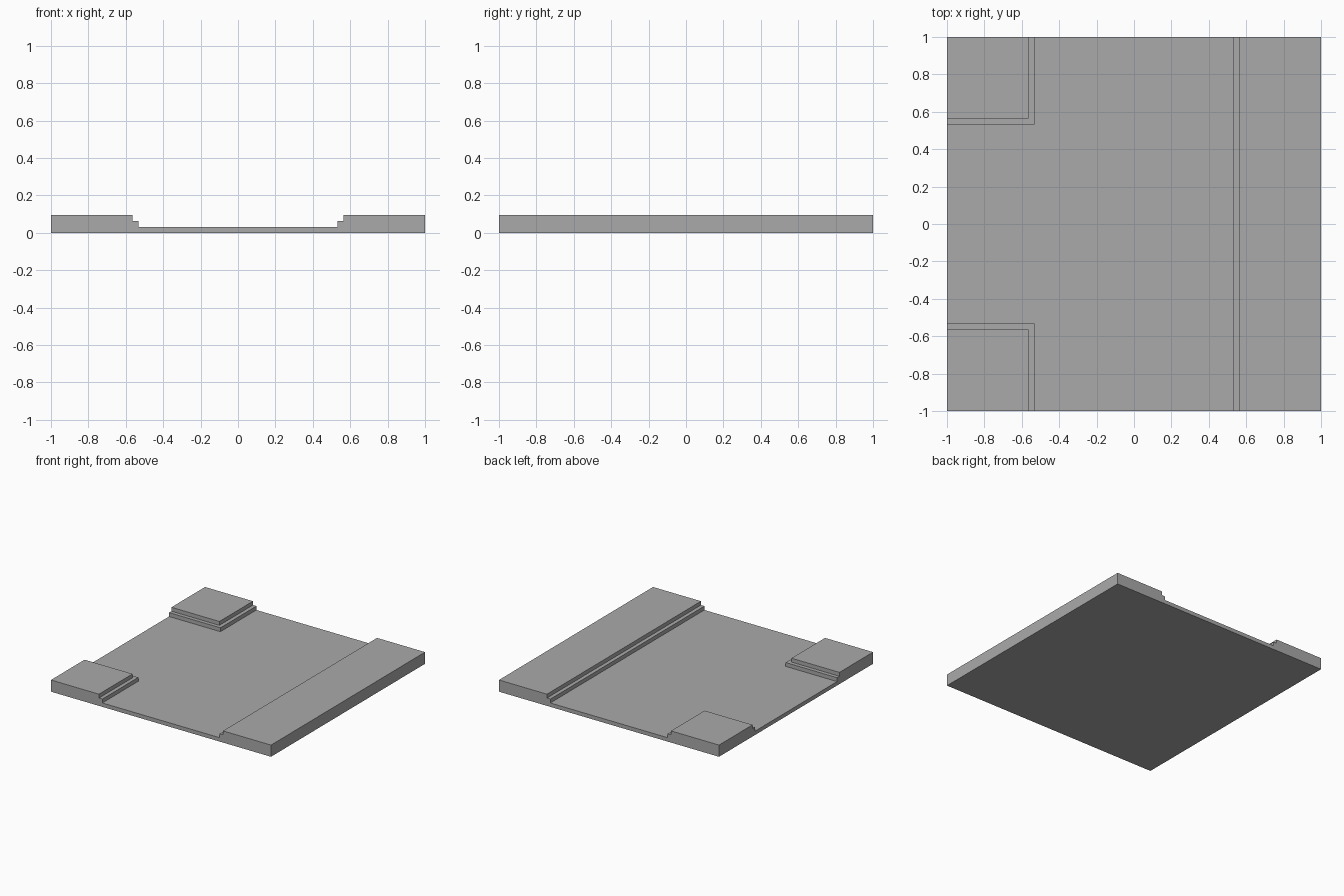
import bpy, bmesh
from mathutils import Vector

cube = bpy.data.objects.get("Cube")
if cube:
    bpy.data.objects.remove(cube, do_unlink=True)

STEP = 0.032            # height of each layer
OUTER, INNER = 0.533, 0.564   # kerb edge of the lower and upper layer

grey = bpy.data.materials.new("stone_grey")
grey.use_nodes = True
colour = (0.4, 0.4, 0.4, 1)
grey.diffuse_color = colour
grey.node_tree.nodes["Principled BSDF"].inputs["Base Color"].default_value = colour

bm = bmesh.new()

# Road slab
bmesh.ops.create_cube(bm, size=1)
bmesh.ops.scale(bm, vec=(2, 2, STEP), verts=bm.verts)
bmesh.ops.translate(bm, vec=(0, 0, STEP / 2), verts=bm.verts)


def cut(axis, pos):
    """Slice the mesh across one axis."""
    normal = Vector((0, 0, 0))
    normal[axis] = 1
    bmesh.ops.bisect_plane(bm, geom=bm.verts[:] + bm.edges[:] + bm.faces[:],
                           plane_co=normal * pos, plane_no=normal)


def raise_pavement(edge, base):
    """Lift the left strip and the two right corners by one step."""
    for axis in (0, 1):
        for side in (-1, 1):
            cut(axis, side * edge)
    bm.normal_update()
    picked = []
    for f in bm.faces:
        c = f.calc_center_median()
        corner = c.x < -edge and abs(c.y) > edge
        if f.normal.z > 0.5 and abs(c.z - base) < 0.001 and (c.x > edge or corner):
            picked.append(f)
    new = bmesh.ops.extrude_face_region(bm, geom=picked)["geom"]
    bmesh.ops.delete(bm, geom=picked, context='FACES')
    bmesh.ops.translate(bm, vec=(0, 0, STEP),
                        verts=[v for v in new if isinstance(v, bmesh.types.BMVert)])


# Stepped kerbs and pavement
raise_pavement(OUTER, STEP)
raise_pavement(INNER, 2 * STEP)

# Merge flat regions
bmesh.ops.dissolve_limit(bm, angle_limit=0.01, verts=bm.verts, edges=bm.edges)
bmesh.ops.recalc_face_normals(bm, faces=bm.faces)

mesh = bpy.data.meshes.new("road_junction_tile")
bm.to_mesh(mesh)
bm.free()
mesh.materials.append(grey)
tile = bpy.data.objects.new("road_junction_tile", mesh)
bpy.context.scene.collection.objects.link(tile)
